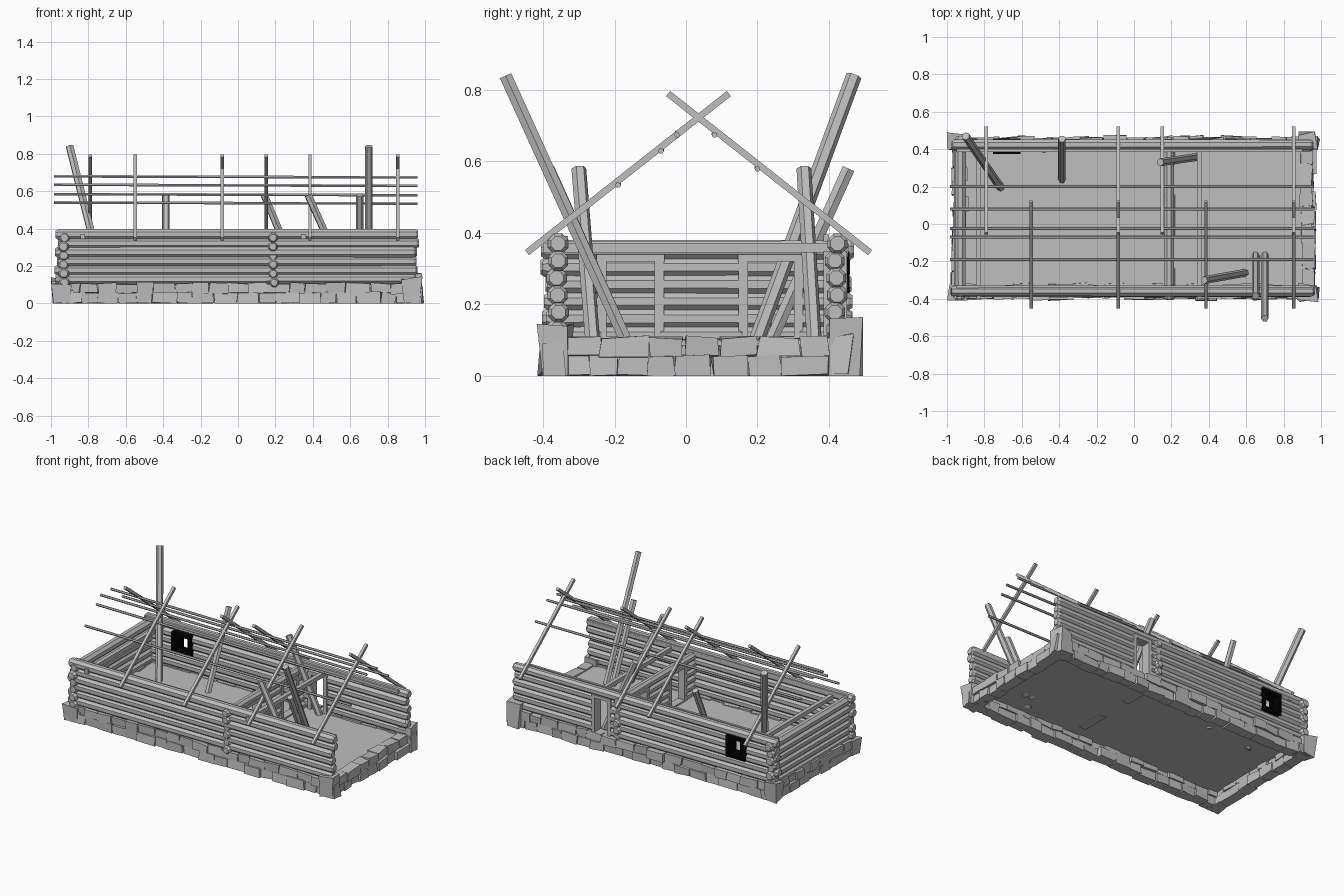
import bpy, bmesh, random
from math import pi
from mathutils import Matrix, Vector

random.seed(4)
old = bpy.data.objects.get("Cube")
if old:
    bpy.data.objects.remove(old)


def material(name, value):
    m = bpy.data.materials.new(name)
    m.use_nodes = True
    c = (value, value, value, 1)
    m.diffuse_color = c
    m.node_tree.nodes["Principled BSDF"].inputs["Base Color"].default_value = c
    return m


GREY = material("weathered grey", 0.52)
BLACK = material("black", 0.0)


def finish(bm, name, mat=GREY):
    bmesh.ops.recalc_face_normals(bm, faces=bm.faces)
    me = bpy.data.meshes.new(name)
    bm.to_mesh(me)
    bm.free()
    me.materials.append(mat)
    ob = bpy.data.objects.new(name, me)
    bpy.context.collection.objects.link(ob)
    return ob


def box(bm, x0, x1, y0, y1, z0, z1, jitter=0):
    mat = Matrix.Translation(((x0 + x1) / 2, (y0 + y1) / 2, (z0 + z1) / 2))
    mat = mat @ Matrix.Diagonal((x1 - x0, y1 - y0, z1 - z0, 1))
    verts = bmesh.ops.create_cube(bm, size=1, matrix=mat)["verts"]
    for v in verts:
        v.co += Vector([random.uniform(-jitter, jitter) for _ in range(3)])
        v.co.z = max(v.co.z, 0)


def pole(bm, a, b, r, sides=6, r2=None):
    a, b = Vector(a), Vector(b)
    d = b - a
    mat = Matrix.Translation((a + b) / 2) @ d.to_track_quat("Z", "Y").to_matrix().to_4x4()
    mat = mat @ Matrix.Rotation(pi / sides, 4, "Z")
    bmesh.ops.create_cone(bm, cap_ends=True, segments=sides, radius1=r,
                          radius2=r2 or r, depth=d.length, matrix=mat)


def log(bm, a, b, r):
    # Log with hewn, chamfered ends
    a, b = Vector(a), Vector(b)
    step = (b - a).normalized() * 0.012
    pole(bm, a + step, b - step, r, 8, r * random.uniform(0.92, 1.06))
    pole(bm, a, a + step, r * 0.7, 8, r)
    pole(bm, b - step, b, r, 8, r * 0.7)


ROWS, PITCH, BASE = 6, 0.048, 0.13
FRONT, BACK, END, MID = -0.36, 0.42, -0.93, 0.19


def log_wall(name, axis, fixed, start, stop, gaps=(), shift=0, r=0.03):
    # Stacked logs; each gap is (from, to, low, high)
    bm = bmesh.new()
    for i in range(ROWS):
        z = BASE + i * PITCH + shift
        s = start + random.uniform(-0.012, 0.012)
        e = stop + random.uniform(-0.012, 0.012)
        cuts = sorted(g for g in gaps if g[2] < z < g[3])
        edges = [s] + [v for g in cuts for v in g[:2]] + [e]
        f = fixed + random.uniform(-0.004, 0.004)
        for p, q in zip(edges[::2], edges[1::2]):
            if axis == "x":
                log(bm, (p, f, z), (q, f, z), r)
            else:
                log(bm, (f, p, z), (f, q, z), r)
    return finish(bm, name)


# Log walls; the right-hand end stays open
DOOR = (0.25, 0.365, 0.1, 0.34)
WINDOW = (-0.74, -0.62, 0.22, 0.33)
log_wall("front_wall", "x", FRONT, -0.97, 0.96)
log_wall("back_wall", "x", BACK, -0.97, 0.96, (DOOR, WINDOW))
log_wall("left_wall", "y", END, -0.4, 0.46, shift=-0.018)
log_wall("partition_wall", "y", MID, -0.395, 0.455,
         ((-0.23, -0.08, 0.1, 0.335), (0.165, 0.31, 0.1, 0.335)), shift=-0.018, r=0.027)

# Frames around the partition openings and the back door
bm = bmesh.new()
for y in (-0.235, -0.075, 0.16, 0.315):
    box(bm, 0.165, 0.215, y - 0.013, y + 0.013, 0.08, 0.34)
for y0, y1 in ((-0.25, -0.06), (0.145, 0.33)):
    box(bm, 0.165, 0.215, y0, y1, 0.32, 0.34)
    box(bm, 0.165, 0.215, y0, y1, 0.08, 0.11)
finish(bm, "partition_frames")
bm = bmesh.new()
for x in DOOR[:2]:
    box(bm, x - 0.012, x + 0.012, 0.385, 0.45, 0.09, 0.35)
box(bm, DOOR[0], DOOR[1], 0.385, 0.45, 0.33, 0.35)
finish(bm, "back_door_frame")

# Black window frame with a mullion
bm = bmesh.new()
for x in WINDOW[:2]:
    box(bm, x - 0.013, x + 0.013, 0.375, 0.457, 0.21, 0.345)
for z in (0.217, 0.338):
    box(bm, -0.75, -0.61, 0.375, 0.457, z - 0.01, z + 0.01)
box(bm, -0.71, -0.695, 0.41, 0.43, 0.22, 0.335)
finish(bm, "window_frame", BLACK)

# Tie beams and top plates
bm = bmesh.new()
for x in (-0.83, 0.35):
    box(bm, x - 0.013, x + 0.013, -0.4, 0.44, 0.345, 0.372)
finish(bm, "tie_beams")
bm = bmesh.new()
box(bm, -0.95, 0.9, 0.385, 0.4, 0.375, 0.395)
box(bm, -0.95, 0.95, -0.345, -0.33, 0.375, 0.392)
finish(bm, "wall_plates")

# Floor
bm = bmesh.new()
box(bm, -0.95, 0.95, -0.38, 0.44, 0.085, 0.1)
finish(bm, "floor")


def stone_row(bm, axis, outer, inward, start, stop):
    # Two courses of rough stones along one side
    for z0, z1 in ((0, 0.058), (0.054, 0.108)):
        p = start
        while p < stop - 0.02:
            q = min(p + random.uniform(0.07, 0.14), stop)
            o = outer + random.uniform(-0.012, 0.008)
            lo, hi = sorted((o, o + inward))
            if axis == "x":
                box(bm, p, q, lo, hi, z0, z1, 0.006)
            else:
                box(bm, lo, hi, p, q, z0, z1, 0.006)
            p = q + 0.002


# Foundation ring and corner boulders
bm = bmesh.new()
stone_row(bm, "x", -0.395, 0.07, -0.95, 0.95)
stone_row(bm, "x", 0.465, -0.07, -0.95, 0.95)
stone_row(bm, "y", -0.965, 0.07, -0.37, 0.43)
stone_row(bm, "y", 0.965, -0.07, -0.37, 0.43)
for x0, x1, y0, y1, h in ((-0.99, -0.9, -0.41, -0.32, 0.105), (0.88, 0.975, -0.41, -0.32, 0.135),
                          (-0.99, -0.9, 0.39, 0.485, 0.13), (0.88, 0.975, 0.39, 0.485, 0.155)):
    box(bm, x0, x1, y0, y1, 0, h, 0.012)
    box(bm, x0 + 0.02, x1 + 0.012, y0 + 0.01, y1 - 0.025, 0, h * 0.7, 0.01)
finish(bm, "stone_foundation")

# Rafters: -1 leans up from the front, 1 from the back
bm = bmesh.new()
for x, sides in ((-0.79, (1,)), (-0.55, (-1,)), (-0.085, (-1, 1)), (0.15, (1,)),
                 (0.385, (-1,)), (0.855, (-1, 1))):
    for s in sides:
        pole(bm, (x, 0.035 + s * 0.48, 0.345), (x, 0.035 - s * 0.085, 0.79), 0.013, 4)
finish(bm, "rafters")

# Roof laths
bm = bmesh.new()
for y, z in ((0.08, 0.68), (-0.025, 0.68), (-0.07, 0.635), (-0.19, 0.54), (0.2, 0.585)):
    pole(bm, (-0.985, y, z), (0.96, y, z - 0.006), 0.008)
finish(bm, "roof_laths")

# Fallen and leaning posts
bm = bmesh.new()
for top, foot, r in (((0.7, -0.505, 0.84), (0.7, -0.16, 0.08), 0.02),
                     ((0.65, -0.385, 0.58), (0.65, -0.16, 0.08), 0.02),
                     ((0.375, -0.3, 0.58), (0.6, -0.26, 0.08), 0.021),
                     ((0.14, 0.33, 0.58), (0.35, 0.36, 0.08), 0.021),
                     ((-0.385, 0.455, 0.58), (-0.385, 0.23, 0.08), 0.02),
                     ((-0.9, 0.47, 0.84), (-0.71, 0.19, 0.08), 0.022)):
    pole(bm, top, foot, r, 6)
finish(bm, "leaning_posts")
